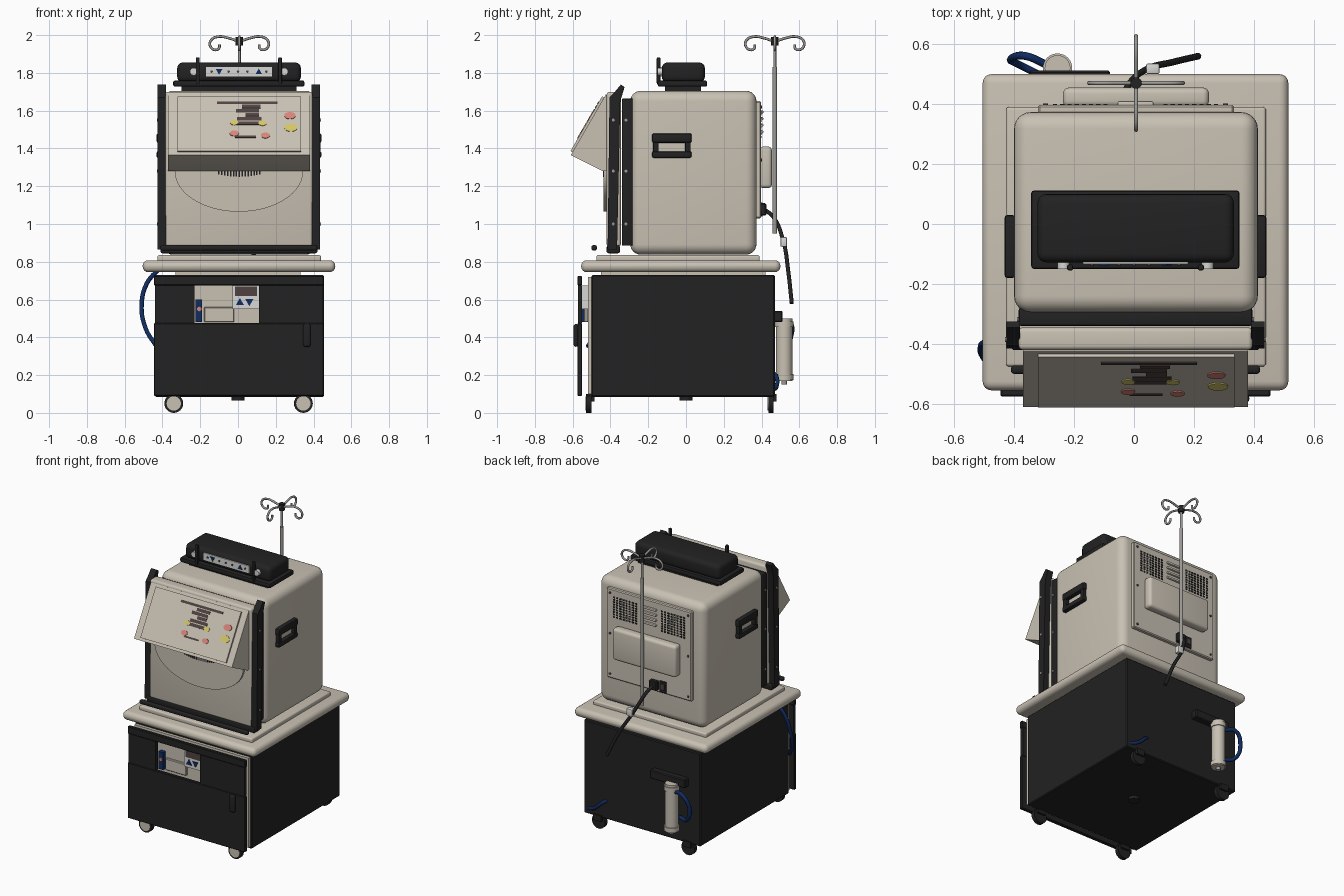
import bpy, bmesh, math
from mathutils import Matrix, Vector

default = bpy.data.objects.get("Cube")
if default:
    bpy.data.objects.remove(default, do_unlink=True)

made = []


def material(name, r, g, b):
    m = bpy.data.materials.new(name)
    m.use_nodes = True
    m.diffuse_color = (r, g, b, 1)
    m.node_tree.nodes["Principled BSDF"].inputs["Base Color"].default_value = (r, g, b, 1)
    return m


beige = material("warm beige", .58, .53, .45)
black = material("soft black", .016, .016, .016)
blue = material("navy blue", .005, .025, .12)
steel = material("brushed steel", .33, .32, .3)
white = material("off white", .68, .68, .66)
brown = material("dark brown", .08, .055, .055)
red = material("pale red", .68, .23, .19)
yellow = material("pale yellow", .66, .56, .14)


def finish(name, mat, bm):
    bmesh.ops.recalc_face_normals(bm, faces=bm.faces[:])
    mesh = bpy.data.meshes.new(name)
    bm.to_mesh(mesh)
    bm.free()
    mesh.materials.append(mat)
    ob = bpy.data.objects.new(name, mesh)
    bpy.context.scene.collection.objects.link(ob)
    made.append(ob)
    return ob


def box(name, mat, x0, x1, y0, y1, z0, z1, bevel=0, segments=4):
    bm = bmesh.new()
    middle = Vector((x0 + x1, y0 + y1, z0 + z1)) / 2
    size = Matrix.Diagonal((x1 - x0, y1 - y0, z1 - z0, 1))
    bmesh.ops.create_cube(bm, size=1, matrix=Matrix.Translation(middle) @ size)
    if bevel:
        bmesh.ops.bevel(bm, geom=bm.edges[:], offset=bevel, segments=segments,
                        profile=.5, affect='EDGES')
    return finish(name, mat, bm)


def disc(name, mat, x, y, z, radius, depth, axis='Y', sides=24, turn=1):
    spin = {'X': Matrix.Rotation(math.pi / 2, 4, 'Y'), 'Z': Matrix(),
            'Y': Matrix.Rotation(turn * math.pi / 2, 4, 'X')}[axis]
    bm = bmesh.new()
    bmesh.ops.create_cone(bm, cap_ends=True, segments=sides, radius1=radius, radius2=radius,
                          depth=depth, matrix=Matrix.Translation((x, y, z)) @ spin)
    return finish(name, mat, bm)


def prism(name, mat, outline, start, end, axis='X'):
    # extrude an outline of (y, z) along x, or of (x, z) along y
    bm = bmesh.new()
    place = (lambda p: (start, p[0], p[1])) if axis == 'X' else (lambda p: (p[0], start, p[1]))
    face = bm.faces.new([bm.verts.new(place(p)) for p in outline])
    new = bmesh.ops.extrude_face_region(bm, geom=[face])["geom"]
    shift = (end - start, 0, 0) if axis == 'X' else (0, end - start, 0)
    bmesh.ops.translate(bm, vec=shift, verts=[g for g in new if isinstance(g, bmesh.types.BMVert)])
    return finish(name, mat, bm)


def tube(name, mat, points, radius):
    curve = bpy.data.curves.new(name, 'CURVE')
    curve.dimensions = '3D'
    curve.bevel_depth, curve.bevel_resolution, curve.resolution_u = radius, 2, 6
    curve.use_fill_caps = True
    spline = curve.splines.new('BEZIER')
    spline.bezier_points.add(len(points) - 1)
    for knot, p in zip(spline.bezier_points, points):
        knot.co = p
        knot.handle_left_type = knot.handle_right_type = 'AUTO'
    curve.materials.append(mat)
    ob = bpy.data.objects.new(name, curve)
    bpy.context.scene.collection.objects.link(ob)
    return ob


def sides():
    return (("right", -1), ("left", 1))


def mirrored_box(name, mat, s, x0, x1, *rest):
    # box on one side of the machine's centre plane
    a, b = sorted((s * x0 + .005, s * x1 + .005))
    return box(name, mat, a, b, *rest)


# Cabinet, with its front panel and door around an opening
box("cabinet", black, -.44, .455, -.5, .47, .085, .73, .006, 1)
box("cabinet_front_panel", beige, -.43, .445, -.52, -.5, .1, .72)
box("cabinet_door", black, -.445, .455, -.575, -.55, .09, .475, .004, 1)
box("door_top_rail", black, -.445, .455, -.575, -.55, .675, .725, .004, 1)
box("door_right_panel", black, -.44, -.23, -.572, -.55, .475, .675)
box("door_left_panel", black, .11, .45, -.572, -.55, .475, .675)
box("door_handle", black, .345, .385, -.595, -.57, .35, .47, .012)
box("cabinet_neck", beige, -.33, .33, -.45, .42, .72, .76)
disc("drain_boss", black, 0, 0, .08, .035, .03, 'Z')

# Equipment seen through the opening
box("inner_tray", beige, -.18, -.02, -.54, -.52, .48, .56, .004, 1)
box("valve_box", blue, -.225, -.19, -.55, -.52, .48, .6)
disc("valve_knob", red, -.205, -.552, .55, .012, .01)
box("gauge_housing", white, -.03, .11, -.55, -.52, .55, .675)
box("gauge_screen", brown, -.015, .1, -.554, -.55, .62, .67)
disc("gauge_up_arrow", blue, .01, -.552, .583, .025, .006, 'Y', 3)
disc("gauge_down_arrow", blue, .06, -.552, .59, .025, .006, 'Y', 3, -1)

# Casters
for side, s in sides():
    for end, y in (("front", -.515), ("rear", .45)):
        x = s * .343 + .003
        disc(end + "_wheel_" + side, black, x, y, .05, .05, .028)
        disc(end + "_hub_" + side, beige, x, y - .015, .05, .038, .006)
        box(end + "_caster_" + side, black, x - .03, x + .03, y - .01, y + .03, .06, .1)

# Table top and plinth
box("table_top", beige, -.505, .515, -.555, .5, .745, .808, .03)
box("plinth", beige, -.427, .44, -.475, .39, .8, .835, .01)

# Main housing and its front gasket
box("housing", beige, -.4, .413, -.295, .373, .838, 1.705, .055, 6)
box("front_gasket", black, -.385, .395, -.34, -.28, .885, 1.665, .008, 2)

# Chamber door, side rails and lower rails
box("chamber_door", beige, -.385, .395, -.42, -.345, .88, 1.7, .015)
box("door_sill", black, -.41, .42, -.42, -.35, .845, .887, .01)
box("front_bar", black, -.41, .42, -.5, -.472, .86, .888, .01)
rail = [(-.415, .865), (-.365, .865), (-.348, 1.65), (-.325, 1.725), (-.345, 1.738),
        (-.385, 1.69), (-.405, 1.67)]
for side, s in sides():
    a, b = sorted((s * .385 + .005, s * .43 + .005))
    prism("door_rail_" + side, black, rail, a, b)
    for z in (1.0, 1.28, 1.55):
        disc("rail_screw_" + side, steel, s * .43 + .005, -.385, z, .008, .01, 'X', 12)
        disc("gasket_screw_" + side, steel, s * .39 + .005, -.318, z, .008, .01, 'X', 12)

# Curved apron below the control panel, with a vent
arc = [(.34 * math.cos(t) + .005, 1.28 - .215 * math.sin(t))
       for t in (math.pi * i / 32 for i in range(33))]
prism("apron", beige, arc + [(-.335, 1.4), (.345, 1.4)], -.436, -.42, 'Y')
for i in range(15):
    x = -.105 + i * .0155
    z = 1.25 + .012 * ((i - 7) / 7) ** 2
    box("apron_vent_slot", black, x, x + .008, -.44, -.435, z, z + .03)

# Tilted control panel
prism("control_panel", beige, [(-.425, 1.685), (-.38, 1.66), (-.42, 1.28), (-.44, 1.28),
                               (-.61, 1.365)], -.37, .38)
tilt = Matrix.Rotation(-math.pi / 6, 4, 'X')


def on_panel(ob, x, z, lift):
    slope = Vector((0, -.425 - (1.685 - z) * .578, z))
    normal = Vector((0, -.866, .5))
    ob.matrix_world = Matrix.Translation(slope + normal * lift + Vector((x, 0, 0))) @ tilt


def plate(name, mat, x, z, w, h, lift, thick=.006):
    h /= .866
    on_panel(box(name, mat, -w / 2, w / 2, -thick / 2, thick / 2, -h / 2, h / 2), x, z, lift)


plate("panel_overlay", beige, .007, 1.525, .655, .29, .006, .012)
plate("panel_heading", brown, .05, 1.635, .32, .014, .012)
for x, z, w in ((.07, 1.615, .1), (.05, 1.593, .12), (.075, 1.572, .07), (.06, 1.55, .13),
                (.05, 1.527, .12)):
    plate("panel_marking", brown, x, z, w, .018, .012)
plate("panel_footer", brown, .04, 1.455, .11, .01, .012)
for mat, x, z, r in ((red, .275, 1.567, .03), (yellow, .28, 1.503, .034), (yellow, -.02, 1.53, .022),
                     (yellow, .13, 1.527, .022), (red, -.02, 1.473, .024), (red, .145, 1.462, .024)):
    button = disc("panel_button", mat, 0, 0, 0, r, .006)
    button.data.transform(Matrix.Diagonal((1, 1, .7, 1)))
    on_panel(button, x, z, .013)

# Carrying handles
for side, s in sides():
    for z0, z1 in ((1.35, 1.385), (1.43, 1.48)):
        mirrored_box("handle_bar_" + side, black, s, .4, .437, -.18, .03, z0, z1, .01, 2)
    for y in (-.175, -.005):
        mirrored_box("handle_end_" + side, black, s, .4, .432, y, y + .03, 1.36, 1.46, .006, 2)

# Control unit on the roof
box("unit_foot", black, -.3, .31, -.11, .08, 1.7, 1.735)
box("unit_base", black, -.343, .352, -.15, .112, 1.727, 1.76, .01, 2)
box("unit_body", black, -.322, .333, -.128, .1, 1.75, 1.855, .03)
box("unit_display", white, -.17, .18, -.134, -.125, 1.782, 1.832)
disc("unit_down_arrow", blue, -.1, -.135, 1.81, .02, .006, 'Y', 3, -1)
disc("unit_up_arrow", blue, .11, -.135, 1.803, .02, .006, 'Y', 3)
for x in (-.14, -.05, 0, .05, .15):
    disc("unit_indicator", brown, x, -.135, 1.807, .007, .006, 'Y', 12)
for side, s in sides():
    disc("unit_knob_" + side, white, s * .24 + .005, -.135, 1.807, .02, .03)
    mirrored_box("unit_post_" + side, black, s, .208, .228, -.155, -.135, 1.74, 1.882, .006, 2)

# Rear panel with perforated vents, louvres and cover
box("rear_panel", beige, -.32, .333, .36, .397, 1.03, 1.65, .006, 1)
box("rear_cover", beige, -.237, .25, .39, .455, 1.19, 1.41, .02)
for side, s in sides():
    bm = bmesh.new()
    for i in range(8):
        for j in range(9):
            spot = Matrix.Translation((s * (.1 + i * .024) + .005, .398, 1.46 + j * .017))
            bmesh.ops.create_cube(bm, size=1, matrix=spot @ Matrix.Diagonal((.014, .004, .01, 1)))
    finish("rear_vent_holes_" + side, black, bm)
    for z in (1.06, 1.34, 1.62):
        disc("rear_screw_" + side, brown, s * .3 + .005, .398, z, .008, .008, 'Y', 12)
for i in range(4):
    z = 1.48 + i * .035
    box("rear_louvre", beige, -.055, .065, .39, .41, z, z + .016, .006, 2)

# Power inlet, switch and cord
box("power_inlet", black, -.07, -.01, .39, .425, 1.045, 1.11, .006, 1)
box("power_switch", black, -.13, -.08, .39, .405, 1.04, 1.115)
box("switch_rocker", brown, -.12, -.09, .405, .412, 1.06, 1.1)
tube("power_cord", black, [(-.04, .41, 1.08), (-.02, .46, 1.04), (.04, .515, .91),
                           (.13, .54, .76), (.215, .56, .58)], .011)
box("cord_clip", white, .04, .085, .5, .535, .88, .93, .006, 2)

# Drip pole with four curled hooks
px, py = .007, .47
disc("pole_lower", steel, px, py, 1.39, .012, .88, 'Z', 16)
disc("pole_upper", steel, px, py, 1.89, .008, .16, 'Z', 16)
disc("pole_collar", black, px, py, 1.968, .019, .045, 'Z', 16)
hook = [(0, 1.965), (.06, 1.985), (.11, 1.992), (.148, 1.975), (.155, 1.945), (.13, 1.922),
        (.108, 1.93), (.105, 1.95)]
for k in range(4):
    dx, dy = round(math.cos(k * math.pi / 2)), round(math.sin(k * math.pi / 2))
    tube("pole_hook", steel, [(px + r * dx, py + r * dy, z) for r, z in hook], .007)

# Filter canister and hoses
box("filter_bracket", black, -.35, -.08, .465, .512, .48, .54, .006, 1)
disc("filter_body", beige, -.255, .52, .335, .043, .33, 'Z')
for z in (.19, .47):
    disc("filter_ring", beige, -.255, .52, z, .049, .03, 'Z')
disc("filter_drain", steel, -.255, .52, .165, .015, .03, 'Z', 12)
tube("filter_hose", blue, [(-.29, .53, .45), (-.36, .56, .46), (-.41, .55, .38),
                           (-.38, .53, .28), (-.3, .49, .26)], .013)
tube("rear_hose", blue, [(.43, .46, .12), (.37, .48, .14), (.3, .475, .2), (.28, .46, .21)], .011)
tube("side_hose", blue, [(-.42, -.38, .76), (-.48, -.39, .69), (-.51, -.41, .58),
                         (-.49, -.46, .45), (-.43, -.52, .35)], .012)

# Smooth the rounded parts and keep hard edges crisp
bpy.ops.object.select_all(action='DESELECT')
for ob in made:
    ob.select_set(True)
bpy.context.view_layer.objects.active = made[0]
bpy.ops.object.shade_smooth_by_angle(angle=math.radians(35))
